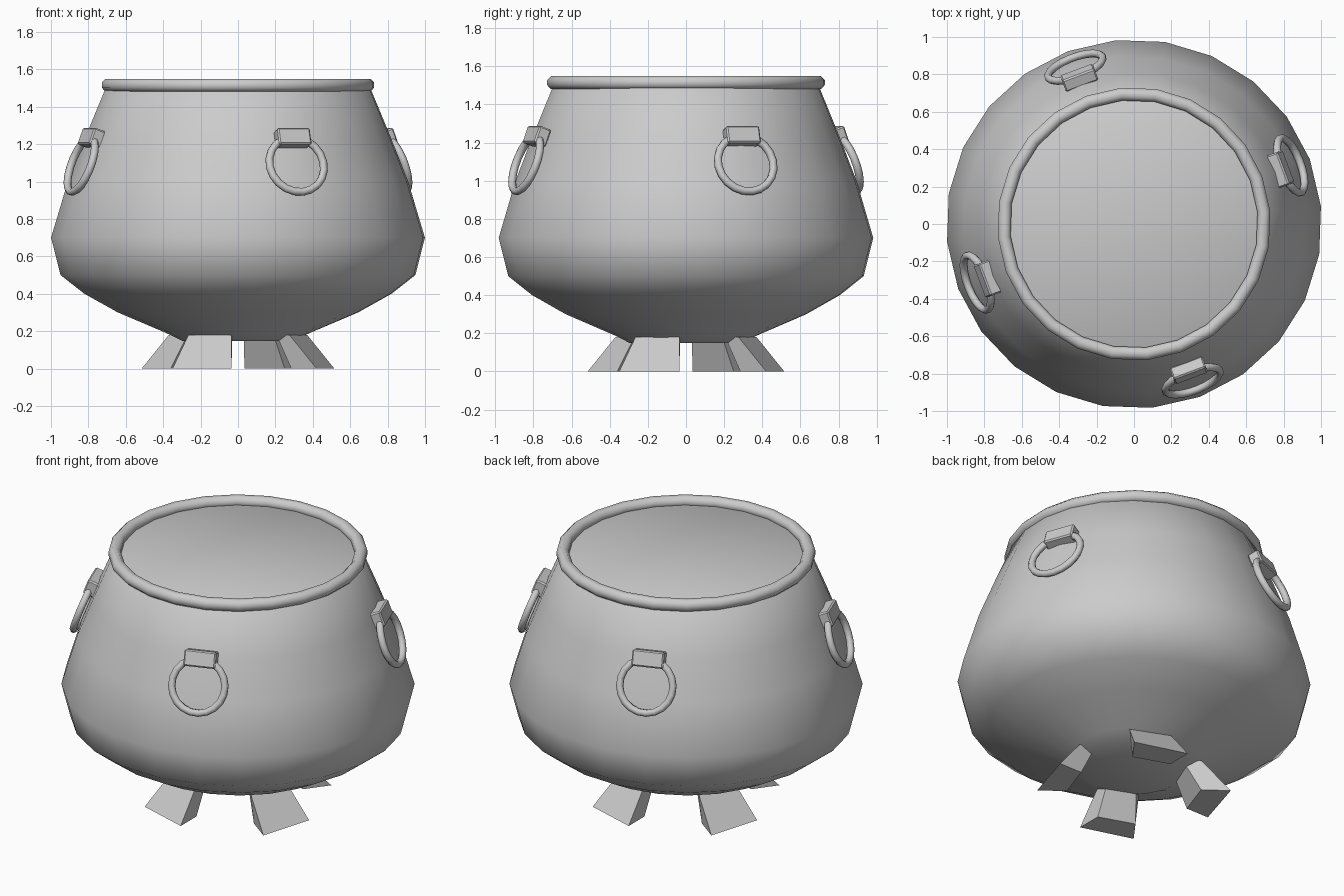
import bpy, bmesh
from math import radians, cos, sin
from mathutils import Matrix

if "Cube" in bpy.data.objects:
    bpy.data.objects.remove(bpy.data.objects["Cube"])

SIDES = 24
TURN = 5.5  # degrees the whole pot is turned about z


def finish(name, bm, angle=50):
    bmesh.ops.recalc_face_normals(bm, faces=bm.faces)
    mesh = bpy.data.meshes.new(name)
    bm.to_mesh(mesh)
    bm.free()
    ob = bpy.data.objects.new(name, mesh)
    bpy.context.collection.objects.link(ob)
    bpy.ops.object.select_all(action='DESELECT')
    ob.select_set(True)
    bpy.context.view_layer.objects.active = ob
    bpy.ops.object.shade_smooth_by_angle(angle=radians(angle))
    return ob


def skin(bm, loops, closed=False):
    """Bridge vertex loops of equal length."""
    pairs = list(zip(loops, loops[1:]))
    if closed:
        pairs.append((loops[-1], loops[0]))
    n = len(loops[0])
    for lo, hi in pairs:
        for i in range(n):
            j = (i + 1) % n
            bm.faces.new((lo[i], lo[j], hi[j], hi[i]))


def circle(bm, r, z, turn=TURN, n=SIDES, sy=1.0):
    steps = [radians(turn + 360 * i / n) for i in range(n)]
    return [bm.verts.new((r * cos(a), sy * r * sin(a), z)) for a in steps]


def torus(name, major, minor, n, m, matrix):
    bm = bmesh.new()
    tube = [radians(22.5 + 360 * k / m) for k in range(m)]
    skin(bm, [circle(bm, major + minor * cos(t), minor * sin(t), n=n) for t in tube], True)
    bm.transform(matrix)
    return finish(name, bm, 60)


# Pot body, closed by a flat surface just inside the rim
profile = [(0.30, 0.148), (0.385, 0.19), (0.645, 0.30), (0.825, 0.40), (0.953, 0.50),
           (1.004, 0.70), (0.914, 1.0), (0.823, 1.23), (0.715, 1.49), (0.69, 1.505)]
bm = bmesh.new()
loops = [circle(bm, r, z, sy=0.983) for r, z in profile]
skin(bm, loops)
bm.faces.new(loops[0])
bm.faces.new(loops[-1])
finish("pot_body", bm)

# Rolled rim
torus("rim", 0.697, 0.037, SIDES, 8, Matrix.Translation((0, 0, 1.515)))

# Four ring handles hanging from clips, tilted with the wall
for i in range(4):
    around = Matrix.Rotation(radians(TURN + 15 + 90 * i), 4, 'Z')
    tilt = Matrix.Rotation(radians(70), 4, 'Y')
    torus(f"handle_ring_{i + 1}", 0.155, 0.021, 20, 8,
          around @ Matrix.Translation((0.895, 0, 1.09)) @ tilt)

    bm = bmesh.new()
    bmesh.ops.create_cube(bm, size=1, matrix=Matrix.Diagonal((0.095, 0.185, 0.07, 1)))
    bmesh.ops.bevel(bm, geom=bm.edges[:], offset=0.008, segments=1, affect='EDGES')
    bm.transform(around @ Matrix.Translation((0.835, 0, 1.233)) @ tilt)
    finish(f"handle_clip_{i + 1}", bm, 30)

# Four splayed feet
foot_bottom = [(-0.35, -0.42), (-0.035, -0.515), (-0.035, -0.36), (-0.25, -0.285)]
foot_top = [(-0.265, -0.275), (-0.035, -0.37), (-0.03, -0.27), (-0.19, -0.205)]
for i in range(4):
    bm = bmesh.new()
    low = [bm.verts.new((x, y, 0)) for x, y in foot_bottom]
    high = [bm.verts.new((x, y, 0.18)) for x, y in foot_top]
    skin(bm, [low, high])
    bm.faces.new(low)
    bm.faces.new(high)
    bm.transform(Matrix.Rotation(radians(90 * i), 4, 'Z'))
    finish(f"foot_{i + 1}", bm, 20)
